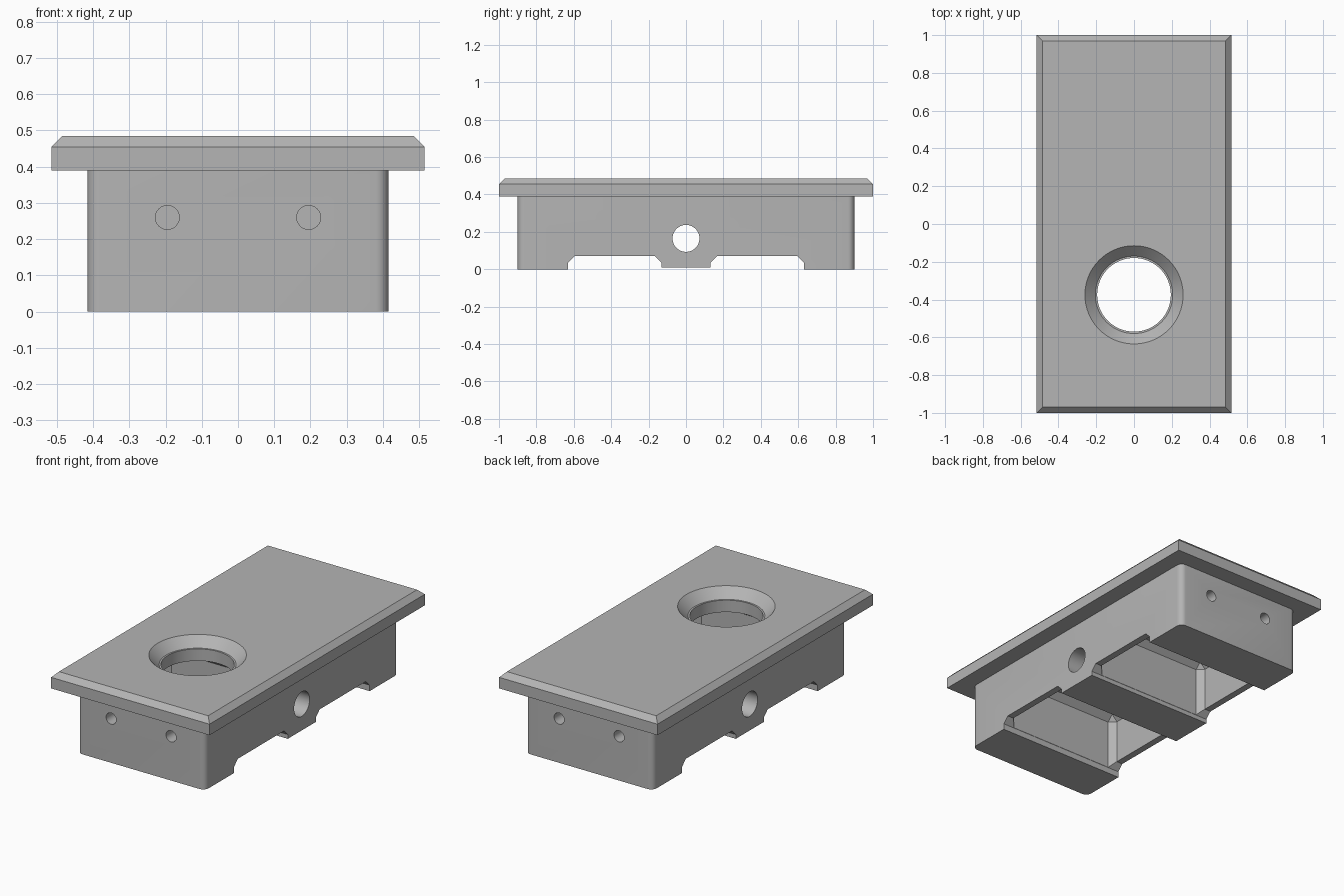
import bpy, bmesh, math
from mathutils import Vector, Matrix

cube = bpy.data.objects.get("Cube")
if cube:
    bpy.data.objects.remove(cube, do_unlink=True)

grey = bpy.data.materials.new("plain_grey")
grey.use_nodes = True
colour = (0.46, 0.46, 0.46, 1)
grey.diffuse_color = colour
grey.node_tree.nodes["Principled BSDF"].inputs["Base Color"].default_value = colour


def make(name, bm):
    bmesh.ops.recalc_face_normals(bm, faces=bm.faces)
    mesh = bpy.data.meshes.new(name)
    bm.to_mesh(mesh)
    bm.free()
    mesh.materials.append(grey)
    obj = bpy.data.objects.new(name, mesh)
    bpy.context.collection.objects.link(obj)
    return obj


def box(name, low, high, bevel=0, segments=1, pick=None):
    """Box between two corners; edges chosen by pick(edge direction, midpoint) get bevelled."""
    low, high = Vector(low), Vector(high)
    bm = bmesh.new()
    bmesh.ops.create_cube(bm, size=1)
    for v in bm.verts:
        v.co = Vector(h if c > 0 else l for c, l, h in zip(v.co, low, high))
    if bevel:
        edges = [e for e in bm.edges
                 if pick((e.verts[0].co - e.verts[1].co).normalized(),
                         (e.verts[0].co + e.verts[1].co) / 2)]
        bmesh.ops.bevel(bm, geom=edges, offset=bevel, segments=segments,
                        profile=0.5, affect='EDGES')
    return make(name, bm)


def rod(name, centre, r1, r2, depth, axis='Z', sides=64):
    turn = {'X': Matrix.Rotation(math.pi / 2, 4, 'Y'),
            'Y': Matrix.Rotation(math.pi / 2, 4, 'X'),
            'Z': Matrix.Identity(4)}[axis]
    bm = bmesh.new()
    bmesh.ops.create_cone(bm, cap_ends=True, segments=sides, radius1=r1, radius2=r2,
                          depth=depth, matrix=Matrix.Translation(centre) @ turn)
    return make(name, bm)


def prism(name, profile, half):
    """Extrude a (y, z) profile along x."""
    bm = bmesh.new()
    face = bm.faces.new([bm.verts.new((-half, y, z)) for y, z in profile])
    moved = bmesh.ops.extrude_face_region(bm, geom=[face])["geom"]
    bmesh.ops.translate(bm, vec=(2 * half, 0, 0),
                        verts=[g for g in moved if isinstance(g, bmesh.types.BMVert)])
    return make(name, bm)


def cut(target, cutter):
    mod = target.modifiers.new("cut", 'BOOLEAN')
    mod.operation, mod.solver, mod.object = 'DIFFERENCE', 'EXACT', cutter
    bpy.context.view_layer.objects.active = target
    bpy.ops.object.modifier_apply(modifier=mod.name)
    bpy.data.objects.remove(cutter, do_unlink=True)


# Rounded body and chamfered top plate
body = box("body", (-0.415, -0.9, 0), (0.415, 0.9, 0.39), 0.035, 6,
           lambda d, m: abs(d.z) > 0.9)
plate = box("top_plate", (-0.515, -1, 0.39), (0.515, 1, 0.485), 0.03, 1,
            lambda d, m: m.z > 0.48)

# Two hollow pockets with chamfered corners, and notches across the side walls
for y in (-0.38, 0.38):
    cut(body, box("pocket_cutter", (-0.375, y - 0.249, -0.2), (0.375, y + 0.249, 0.36),
                  0.035, 1, lambda d, m: abs(d.z) > 0.9 or m.z > 0.35))
    half, c = 0.25, 0.035
    cut(body, prism("notch_cutter",
                    [(y - half, -0.1), (y + half, -0.1), (y + half, c),
                     (y + half - c, 2 * c), (y - half + c, 2 * c), (y - half, c)], 0.6))

# Raised underside of the middle bar, and the cross hole through it
cut(body, box("bar_cutter", (-0.6, -0.2, -0.1), (0.6, 0.2, 0.01)))
cut(body, rod("cross_hole_cutter", (0, 0, 0.165), 0.072, 0.072, 1.2, 'X'))

# Blind holes in both ends
for x in (-0.195, 0.195):
    for y in (-0.9, 0.9):
        cut(body, rod("end_hole_cutter", (x, y, 0.26), 0.033, 0.033, 0.3, 'Y', 32))

# Countersunk round opening through the plate into the front pocket
for part in (body, plate):
    cut(part, rod("opening_cutter", (0, -0.375, 0.42), 0.195, 0.195, 0.2))
cut(plate, rod("countersink_cutter", (0, -0.375, 0.48), 0.205, 0.305, 0.1))

# Smooth rounds, keep sharp edges
for part in (body, plate):
    bpy.ops.object.select_all(action='DESELECT')
    part.select_set(True)
    bpy.context.view_layer.objects.active = part
    bpy.ops.object.shade_smooth_by_angle(angle=math.radians(25))
